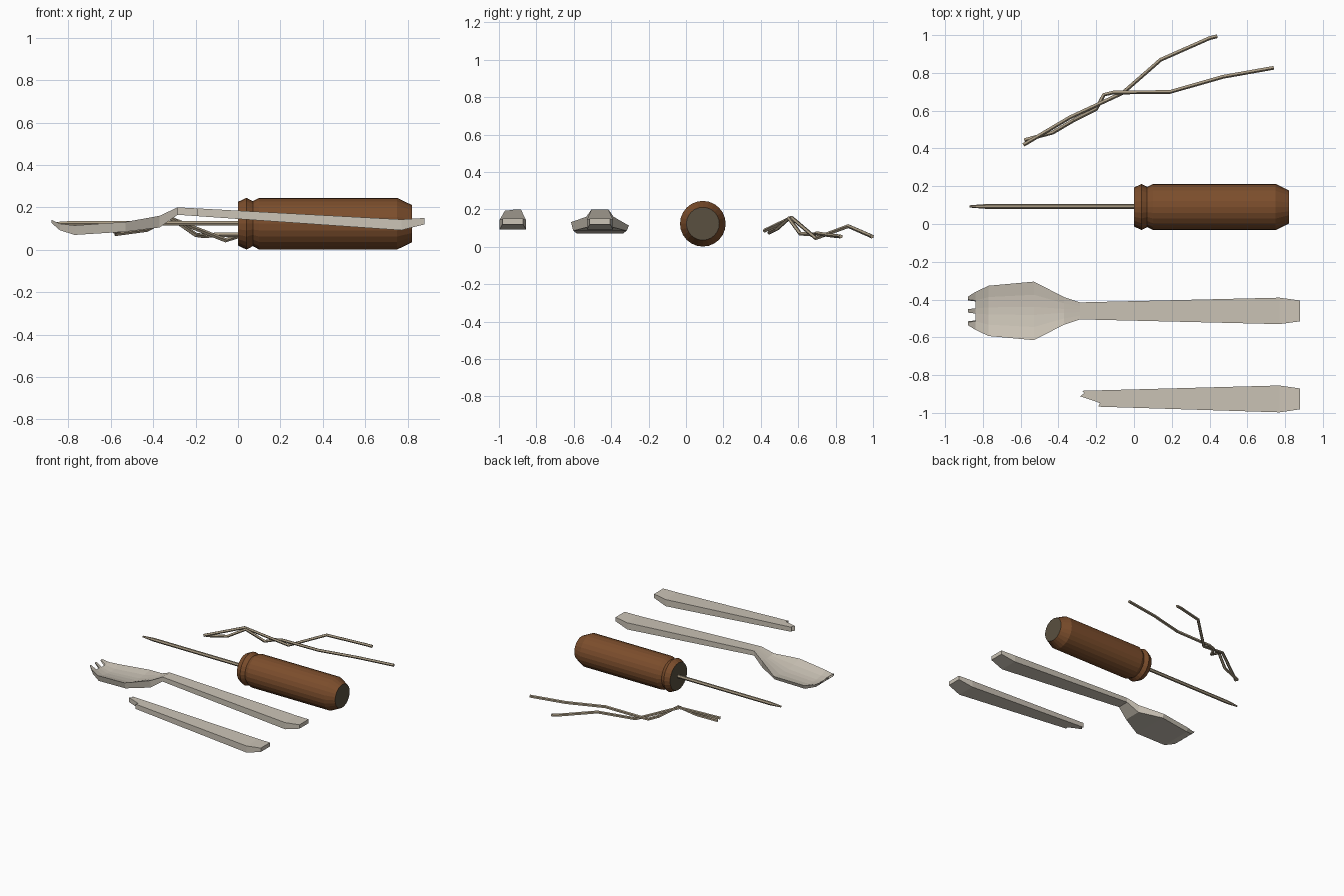
import bpy, bmesh, math
from mathutils import Vector

if "Cube" in bpy.data.objects:
    bpy.data.objects.remove(bpy.data.objects["Cube"])


def material(name, rgb):
    m = bpy.data.materials.new(name)
    m.diffuse_color = (*rgb, 1)
    m.use_nodes = True
    m.node_tree.nodes["Principled BSDF"].inputs["Base Color"].default_value = m.diffuse_color
    return m


WOOD = material("wood", (0.20, 0.075, 0.025))
END_WOOD = material("end_wood", (0.10, 0.08, 0.05))
METAL = material("metal", (0.40, 0.33, 0.23))
PLASTIC = material("plastic", (0.60, 0.55, 0.47))


def finish(name, bm, *mats):
    bmesh.ops.recalc_face_normals(bm, faces=bm.faces[:])
    me = bpy.data.meshes.new(name)
    bm.to_mesh(me)
    bm.free()
    ob = bpy.data.objects.new(name, me)
    for m in mats:
        me.materials.append(m)
    bpy.context.collection.objects.link(ob)
    return ob


def skin_rings(bm, rings):
    """Bridge successive vertex rings and cap both ends."""
    n = len(rings[0])
    for a, b in zip(rings, rings[1:]):
        for i in range(n):
            j = (i + 1) % n
            bm.faces.new((a[i], a[j], b[j], b[i]))
    return [bm.faces.new(rings[0]), bm.faces.new(rings[-1])]


def lathe_x(name, profile, sides, y, z, mats):
    bm = bmesh.new()
    rings = []
    for x, r in profile:
        angles = [2 * math.pi * i / sides for i in range(sides)]
        rings.append([bm.verts.new((x, y + r * math.cos(a), z + r * math.sin(a)))
                      for a in angles])
    for cap in skin_rings(bm, rings):
        cap.material_index = len(mats) - 1
    return finish(name, bm, *mats)


def wire(name, path, r=0.011, sides=5):
    bm = bmesh.new()
    pts = [Vector(p) for p in path]
    rings = []
    for i, p in enumerate(pts):
        d = (pts[min(i + 1, len(pts) - 1)] - pts[max(i - 1, 0)]).normalized()
        u = d.cross(Vector((0, 0, 1))).normalized()
        v = u.cross(d)
        rings.append([bm.verts.new(p + r * (u * math.cos(a) + v * math.sin(a)))
                      for a in [2 * math.pi * k / sides for k in range(sides)]])
    skin_rings(bm, rings)
    return finish(name, bm, METAL)


# awl: turned handle and pointed spike
lathe_x("awl_handle", [(0, 0.103), (0.04, 0.122), (0.07, 0.106), (0.10, 0.122),
                       (0.75, 0.122), (0.82, 0.088)], 24, 0.09, 0.123, (WOOD, END_WOOD))
lathe_x("awl_spike", [(-0.87, 0.006), (-0.78, 0.013), (0.02, 0.013)], 6, 0.093, 0.125, (METAL,))

# two bent wires
wire("bent_wire_long", [(-0.585, 0.42, 0.085), (-0.34, 0.565, 0.155), (-0.06, 0.695, 0.045),
                        (0.14, 0.87, 0.11), (0.40, 0.985, 0.06), (0.44, 0.995, 0.055)])
wire("bent_wire_kinked", [(-0.58, 0.445, 0.075), (-0.43, 0.485, 0.095), (-0.32, 0.55, 0.152),
                          (-0.20, 0.61, 0.07), (-0.16, 0.685, 0.065), (-0.11, 0.697, 0.07),
                          (0.19, 0.70, 0.072), (0.47, 0.78, 0.06), (0.74, 0.828, 0.055)])

# spork: rows of (x, half width, rim z, centre z, bottom z), first row is the tine tips
ROWS = [(-0.88, 0.075, 0.137, 0.137, 0.127), (-0.84, 0.10, 0.117, 0.107, 0.092),
        (-0.77, 0.133, 0.107, 0.086, 0.070), (-0.53, 0.155, 0.122, 0.100, 0.085),
        (-0.37, 0.073, 0.160, 0.155, 0.105), (-0.285, 0.045, 0.20, 0.20, 0.165),
        (0.77, 0.070, 0.143, 0.143, 0.092), (0.88, 0.055, 0.150, 0.150, 0.120)]
BASE = [-1, -0.55, -0.14, 0.14, 0.55, 1]
TIPS = [-1, -0.80, -0.12, 0.12, 0.80, 1]
YC = -0.46

bm = bmesh.new()
top, bottom = [], []
for k, (x, w, rim, mid, low) in enumerate(ROWS):
    cols = BASE if k else TIPS
    tilt = 0.06 if k < 4 else 0
    top.append([bm.verts.new((x, YC + c * w, mid + (rim - mid) * c * c - tilt * c * w))
                for c in cols])
    inset = 0.92 if k < 5 else 1
    bottom.append([bm.verts.new((x, YC + c * w * inset, low)) for c in cols])
cells = {(r, c) for r in range(len(ROWS) - 1) for c in range(5) if r or c % 2 == 0}
for r, c in cells:
    corner = [(r, c), (r, c + 1), (r + 1, c + 1), (r + 1, c)]
    bm.faces.new([top[i][j] for i, j in corner])
    bm.faces.new([bottom[i][j] for i, j in reversed(corner)])
    # walls wherever the neighbouring cell is empty
    near = [(r - 1, c), (r, c + 1), (r + 1, c), (r, c - 1)]
    for k in range(4):
        if near[k] not in cells:
            (i, j), (m, n) = corner[k], corner[(k + 1) % 4]
            bm.faces.new((top[i][j], bottom[i][j], bottom[m][n], top[m][n]))
finish("spork", bm, PLASTIC)

# snapped handle: same slope as the spork, jagged at the broken end
OUTLINE = [(0.77, -0.855), (-0.275, -0.883), (-0.262, -0.895), (-0.285, -0.912),
           (-0.225, -0.932), (-0.18, -0.948), (-0.19, -0.967), (0.77, -0.997)]
END = [(0.88, -0.981), (0.88, -0.871)]


def levels(x):
    if x > 0.77:
        return 0.150, 0.120
    t = (x + 0.285) / 1.055
    return 0.20 - 0.057 * t, 0.165 - 0.073 * t


bm = bmesh.new()
up = [bm.verts.new((x, y, levels(x)[0])) for x, y in OUTLINE + END]
dn = [bm.verts.new((x, y, levels(x)[1])) for x, y in OUTLINE + END]
n = len(OUTLINE)
for ring in (up, dn):
    bm.faces.new(ring[:n])
    bm.faces.new((ring[n - 1], ring[n], ring[n + 1], ring[0]))
for i in range(n + 2):
    j = (i + 1) % (n + 2)
    bm.faces.new((up[i], up[j], dn[j], dn[i]))
finish("broken_handle", bm, PLASTIC)
